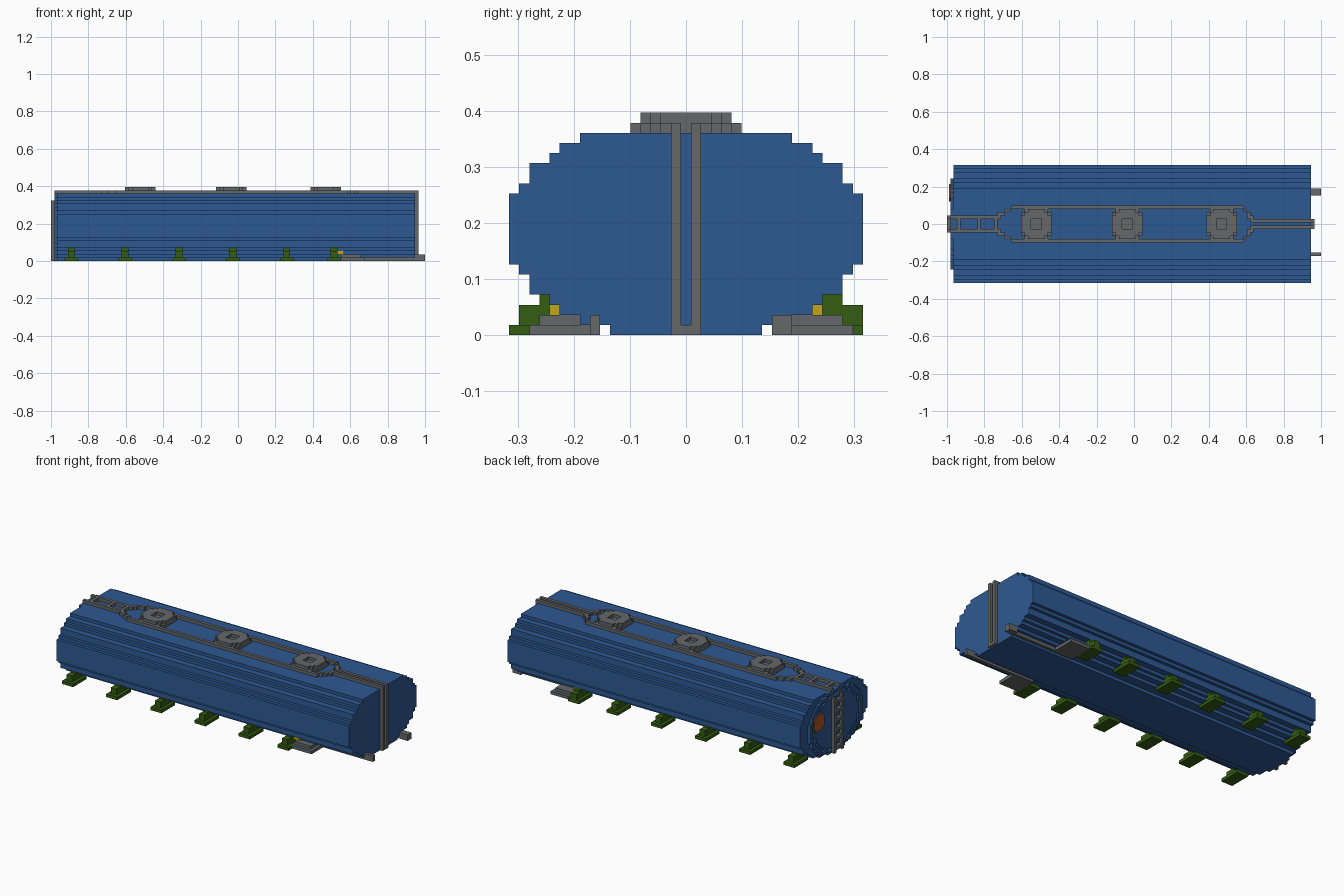
import bpy, bmesh, math
from mathutils import Vector

if "Cube" in bpy.data.objects:
    bpy.data.objects.remove(bpy.data.objects["Cube"])

V = 2 / 111  # block size


def material(name, rgb):
    m = bpy.data.materials.new(name)
    m.use_nodes = True
    c = (*rgb, 1)
    m.diffuse_color = c
    m.node_tree.nodes["Principled BSDF"].inputs["Base Color"].default_value = c
    return m


BLUE = material("tank blue", (0.027, 0.10, 0.29))
GRAY = material("metal gray", (0.13, 0.135, 0.14))
GREEN = material("support green", (0.035, 0.11, 0.006))
YELLOW = material("valve yellow", (0.55, 0.38, 0.01))
ORANGE = material("panel orange", (0.42, 0.09, 0.015))


def point(i, j, k):
    """Block corner to model space; j = 0 is the block straddling the centre."""
    return Vector((-1 + i * V, (j - 0.5) * V, k * V))


def finish(bm, name, mat):
    bmesh.ops.recalc_face_normals(bm, faces=bm.faces)
    me = bpy.data.meshes.new(name)
    bm.to_mesh(me)
    bm.free()
    me.materials.append(mat)
    ob = bpy.data.objects.new(name, me)
    bpy.context.collection.objects.link(ob)
    return ob


def block(i0, i1, j0, j1, k0, k1):
    """Set of block cells, both ends included."""
    return {(i, j, k) for i in range(i0, i1 + 1)
            for j in range(j0, j1 + 1) for k in range(k0, k1 + 1)}


def mirror(cells):
    return cells | {(i, -j, k) for i, j, k in cells}


def blocks(name, cells, mat):
    """Shell around a set of block cells, outer faces only."""
    bm = bmesh.new()
    for c in cells:
        for axis in range(3):
            for side in (0, 1):
                n = list(c)
                n[axis] += 2 * side - 1
                if tuple(n) in cells:
                    continue
                a, b = (axis + 1) % 3, (axis + 2) % 3
                quad = []
                for u, w in ((0, 0), (1, 0), (1, 1), (0, 1)):
                    p = list(c)
                    p[axis] += side
                    p[a] += u
                    p[b] += w
                    quad.append(bm.verts.new(point(*p)))
                bm.faces.new(quad if side else quad[::-1])
    bmesh.ops.remove_doubles(bm, verts=bm.verts, dist=V * 0.01)
    return finish(bm, name, mat)


# Tank body: stepped section extruded along x
half = [7.5, 10.5, 12.5, 13.5, 15.5, 15.5, 16.5] + [17.5] * 7 + \
       [16.5, 15.5, 15.5, 13.5, 12.5, 10.5]
side = []
for k, w in enumerate(half):
    if k and half[k - 1] == w:
        side.pop()
    else:
        side.append((w, k))
    side.append((w, k + 1))
outline = side + [(-w, k) for w, k in reversed(side)]
bm = bmesh.new()
cap = bm.faces.new([bm.verts.new((-1 + 2 * V, w * V, k * V)) for w, k in outline])
ext = bmesh.ops.extrude_face_region(bm, geom=[cap])
bmesh.ops.translate(bm, vec=(106 * V, 0, 0),
                    verts=[g for g in ext["geom"] if isinstance(g, bmesh.types.BMVert)])
finish(bm, "tank_body", BLUE)

# Raised end disc with a separate rim
end = set()
for i, j, k in block(1, 1, -13, 13, 0, 19):
    r = math.hypot(j / 13.5, (k - 9.5) / 10)
    if r < 0.85 or 0.92 < r < 1.01:
        end.add((i, j, k))
blocks("end_disc", end, BLUE)

# Orange panel on the end disc, corners cut
bm = bmesh.new()
y0, y1, z0, z1, c = 0.12, 0.215, 0.18, 0.27, 0.018
pts = [(y0 + c, z0), (y1 - c, z0), (y1, z0 + c), (y1, z1 - c),
       (y1 - c, z1), (y0 + c, z1), (y0, z1 - c), (y0, z0 + c)]
cap = bm.faces.new([bm.verts.new((-1 + V, y, z)) for y, z in pts])
ext = bmesh.ops.extrude_face_region(bm, geom=[cap])
bmesh.ops.translate(bm, vec=(-0.006, 0, 0),
                    verts=[g for g in ext["geom"] if isinstance(g, bmesh.types.BMVert)])
finish(bm, "end_panel", ORANGE)

# End ladder, continuing over the top edge
ladder = mirror(block(0, 0, 2, 2, 0, 17) | block(1, 1, 2, 2, 17, 20)
                | block(1, 15, 2, 2, 20, 20))
for k in range(1, 18, 3):
    ladder |= block(0, 0, -1, 1, k, k)
for i in (3, 9, 14):
    ladder |= block(i, i, -1, 1, 20, 20)
blocks("ladder", ladder, GRAY)

# Roof rails with stepped tapers, then the twin pipe down the other end
rails = block(19, 87, 5, 5, 20, 20)
for i0, i1, j in ((15, 16, 3), (17, 18, 4), (88, 88, 4), (89, 89, 3), (89, 90, 2)):
    rails |= block(i0, i1, j, j, 20, 20)
rails |= block(90, 108, 1, 1, 20, 20) | block(108, 108, 1, 1, 0, 20)
rails |= block(108, 108, 0, 0, 0, 0)
blocks("roof_rails_and_end_pipe", mirror(rails), GRAY)

# Three roof hatches with a square recess
for n, ci in enumerate((26, 53, 81)):
    hatch = set()
    for a in range(-4, 5):
        for b in range(-5, 6):
            if abs(a) + abs(b) <= 7:
                hatch.add((ci + a, b, 20))
            if abs(b) <= 4 and abs(a) + abs(b) <= 6 and max(abs(a), abs(b)) > 1:
                hatch.add((ci + a, b, 21))
    blocks(f"roof_hatch_{n + 1}", hatch, GRAY)

# Supports along both sides
for n, i in enumerate((4, 20, 36, 52, 68, 82)):
    foot = block(i, i + 3, 11, 17, 0, 0) | block(i + 1, i + 2, 11, 16, 1, 2)
    foot |= block(i + 1, i + 2, 14, 14, 3, 3)
    right = {(a, -b, c) for a, b, c in foot}
    if n == 5:
        foot |= block(i + 1, i + 2, 17, 17, 1, 2) | block(i + 1, i + 2, 15, 15, 3, 3)
    blocks(f"left_support_{n + 1}", foot, GREEN)
    blocks(f"right_support_{n + 1}", right, GREEN)

# Outlet boxes, pipes and end couplings, with yellow valves
for name, s, outer, coupling in (("left", 1, 16, 10), ("right", -1, 15, 9)):
    outlet = block(86, 92, 9, outer, 0, 0) | block(86, 91, 11, outer - 1, 1, 1)
    outlet |= block(93, 110, 9, 9, 0, 0) | block(108, 110, 9, coupling, 0, 1)
    blocks(name + "_outlet", {(i, s * j, k) for i, j, k in outlet}, GRAY)
    valve = block(85, 86, 13, 13, 2, 2)
    blocks(name + "_valve", {(i, s * j, k) for i, j, k in valve}, YELLOW)
